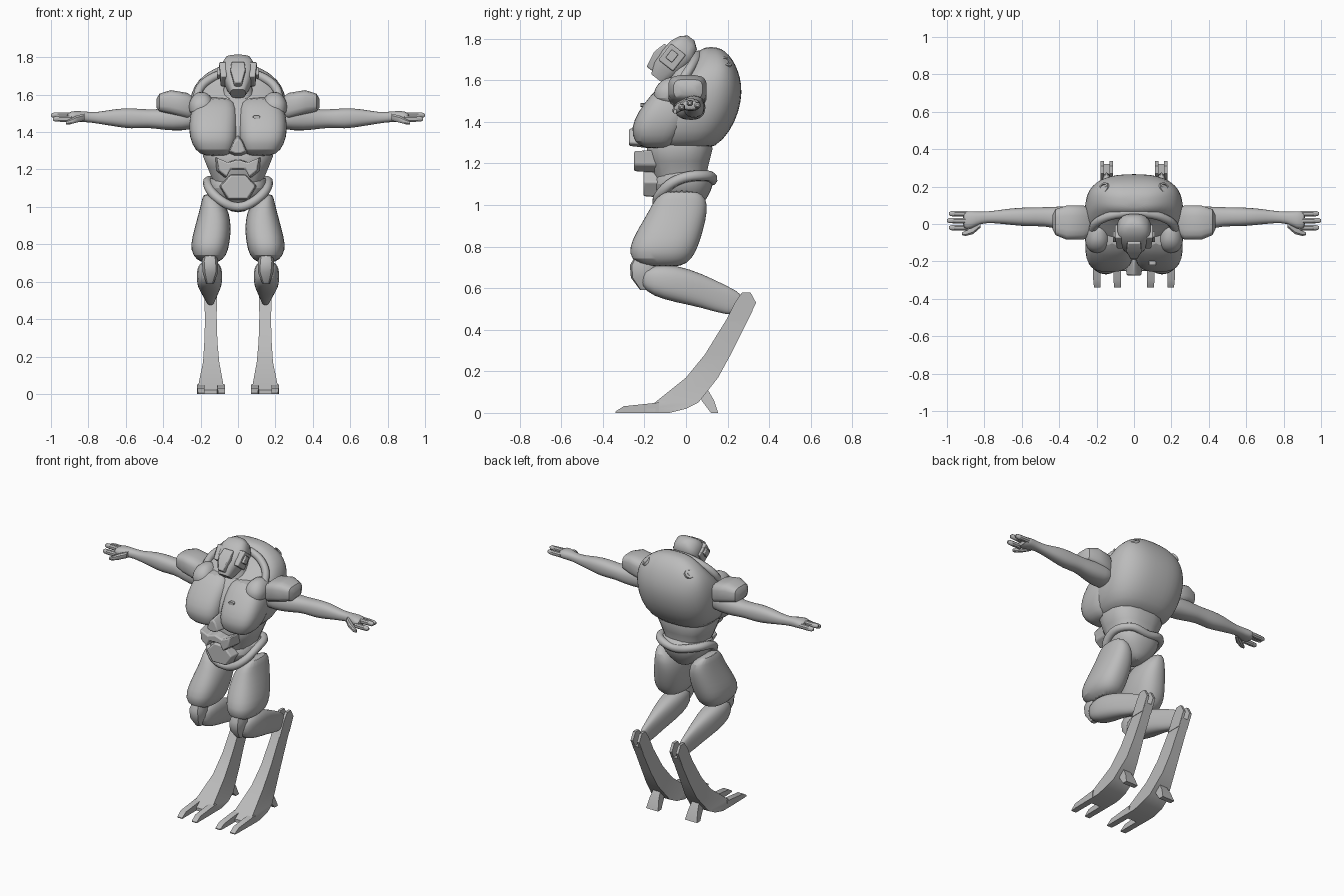
import bpy
import bmesh
from math import cos, sin, pi, radians
from mathutils import Matrix, Vector

default_cube = bpy.data.objects.get("Cube")
if default_cube:
    bpy.data.objects.remove(default_cube, do_unlink=True)

grey = bpy.data.materials.new("plain grey")
grey.use_nodes = True
GREY = (0.5, 0.5, 0.5, 1)
grey.diffuse_color = GREY
grey.node_tree.nodes["Principled BSDF"].inputs["Base Color"].default_value = GREY


def finish(name, bm, mirror=False, subdivide=False, bevel=0, angle=40):
    """Turn a bmesh into a shaded object with its modifiers."""
    bmesh.ops.recalc_face_normals(bm, faces=bm.faces)
    mesh = bpy.data.meshes.new(name)
    bm.to_mesh(mesh)
    bm.free()
    mesh.materials.append(grey)
    obj = bpy.data.objects.new(name, mesh)
    bpy.context.collection.objects.link(obj)
    bpy.ops.object.select_all(action="DESELECT")
    obj.select_set(True)
    bpy.context.view_layer.objects.active = obj
    bpy.ops.object.shade_smooth_by_angle(angle=radians(angle))
    if mirror:
        obj.modifiers.new("mirror", "MIRROR").use_mirror_merge = False
    if bevel:
        modifier = obj.modifiers.new("bevel", "BEVEL")
        modifier.width = bevel
        modifier.segments = 2
    if subdivide:
        modifier = obj.modifiers.new("subdivision", "SUBSURF")
        modifier.levels = modifier.render_levels = 1
    return obj


def loft(name, axis, rows, sides=16, power=2.4, matrix=None, **options):
    """Join rounded sections; a row is the position along the axis and the
    low and high limits in the two other directions."""
    place = {"x": lambda a, u, v: (a, u, v),
             "y": lambda a, u, v: (u, a, v),
             "z": lambda a, u, v: (u, v, a)}[axis]
    bm = bmesh.new()
    rings = []
    for along, u_low, u_high, v_low, v_high in rows:
        ring = []
        for i in range(sides):
            t = 2 * pi * (i + 0.5) / sides
            c, s = cos(t), sin(t)
            c = abs(c) ** (2 / power) * (1 if c > 0 else -1)
            s = abs(s) ** (2 / power) * (1 if s > 0 else -1)
            u = (u_low + u_high + c * (u_high - u_low)) / 2
            v = (v_low + v_high + s * (v_high - v_low)) / 2
            ring.append(bm.verts.new(place(along, u, v)))
        rings.append(ring)
    for lower, upper in zip(rings, rings[1:]):
        for i in range(sides):
            j = (i + 1) % sides
            bm.faces.new((lower[i], lower[j], upper[j], upper[i]))
    bm.faces.new(rings[0])
    bm.faces.new(rings[-1])
    if matrix:
        bm.transform(matrix)
    return finish(name, bm, **options)


def centred(rows):
    """Expand rows of height, half width, front and back."""
    return [(z, -w, w, front, back) for z, w, front, back in rows]


def block(name, axis, rows, **options):
    """Loft with plain rectangular sections."""
    return loft(name, axis, rows, sides=4, power=200, angle=30, **options)


def plate(name, half, front, back, taper=0.85):
    """Symmetric armour plate from half an outline in x and z."""
    outline = half + [(-x, z) for x, z in reversed(half) if x]
    middle = sum(z for x, z in outline) / len(outline)
    bm = bmesh.new()
    rear = [bm.verts.new((x, back, z)) for x, z in outline]
    face = [bm.verts.new((x * taper, front, middle + (z - middle) * taper))
            for x, z in outline]
    for i in range(len(outline)):
        j = (i + 1) % len(outline)
        bm.faces.new((rear[i], rear[j], face[j], face[i]))
    bm.faces.new(rear)
    bm.faces.new(face)
    return finish(name, bm, bevel=0.008)


def tube(name, points, radius, cyclic=False):
    """Round bar along a smooth path."""
    curve = bpy.data.curves.new(name, "CURVE")
    curve.dimensions = "3D"
    curve.bevel_depth = radius
    curve.bevel_resolution = 2
    curve.use_fill_caps = True
    spline = curve.splines.new("BEZIER")
    spline.bezier_points.add(len(points) - 1)
    for knot, point in zip(spline.bezier_points, points):
        knot.co = point
        knot.handle_left_type = knot.handle_right_type = "AUTO"
    spline.use_cyclic_u = cyclic
    spline.resolution_u = 6
    curve.materials.append(grey)
    obj = bpy.data.objects.new(name, curve)
    bpy.context.collection.objects.link(obj)


# Torso: humped back shell, collar rim, neck and chest
loft("back_shell", "z", centred([
    (1.26, .16, -.16, .11), (1.31, .225, -.19, .18), (1.4, .262, -.2, .24),
    (1.5, .268, -.15, .268), (1.58, .26, -.09, .27), (1.65, .235, 0, .25),
    (1.7, .19, .04, .225), (1.74, .13, .06, .19), (1.76, .06, .09, .15)]),
    sides=24, power=2.6, subdivide=True)
tube("collar_rim", [(.22 * sin(t), .09 * cos(t) - .03, 1.58 + .14 * cos(t))
                    for t in (i * pi / 8 for i in range(-4, 5))], .024)
loft("neck", "z", centred([(1.52, .1, -.1, .06), (1.72, .06, -.06, .05)]))
loft("chest_plate", "z", [
    (1.27, .05, .18, -.2, -.08), (1.3, .02, .23, -.25, -.05),
    (1.37, 0, .262, -.268, 0), (1.45, 0, .265, -.232, .04),
    (1.53, 0, .25, -.17, .04), (1.59, .03, .2, -.11, .02)],
    power=3, mirror=True, subdivide=True)
plate("sternum_wedge", [(0, 1.39), (.03, 1.36), (.06, 1.29), (.02, 1.27)],
      -.275, -.15, .7)
loft("chest_slot", "y", [(-.218, .08, .12, 1.47, 1.49),
                         (-.19, .08, .12, 1.47, 1.49)], sides=8)
loft("front_shoulder", "z", [
    (1.48, .16, .24, -.12, -.02), (1.51, .13, .265, -.16, .02),
    (1.56, .125, .265, -.155, .02), (1.6, .15, .24, -.12, 0),
    (1.615, .18, .21, -.08, -.03)], mirror=True, subdivide=True)


# Round vents on the back
bm = bmesh.new()
bmesh.ops.create_cone(bm, cap_ends=True, segments=16, radius1=.038,
                      radius2=.03, depth=.05)
bm.faces.ensure_lookup_table()
for depth in (-.015, .012):
    cap = max(bm.faces, key=lambda f: f.normal.z * (len(f.verts) == 16))
    bmesh.ops.inset_region(bm, faces=[cap], thickness=.009)
    rim = bmesh.ops.extrude_face_region(bm, geom=[cap])["geom"]
    bmesh.ops.delete(bm, geom=[cap], context="FACES_ONLY")
    bmesh.ops.translate(bm, verts=[g for g in rim if isinstance(g, bmesh.types.BMVert)],
                        vec=(0, 0, depth))
    bm.normal_update()
aim = Vector((.6, .4, .7)).to_track_quat("Z", "Y").to_matrix().to_4x4()
bm.transform(Matrix.Translation((.15, .185, 1.675)) @ aim)
finish("back_vent", bm, mirror=True)

# Waist, belly plates and pelvis
loft("waist", "z", centred([
    (1.1, .13, -.14, .1), (1.15, .14, -.16, .1), (1.21, .165, -.18, .115),
    (1.27, .19, -.19, .13), (1.32, .18, -.17, .12)]), power=2.6)
plate("upper_belly_plate", [(0, 1.26), (.06, 1.24), (.13, 1.27), (.12, 1.19),
                            (.07, 1.15), (.045, 1.2), (0, 1.2)], -.25, -.1)
plate("lower_belly_plate", [(.045, 1.18), (.08, 1.14), (.11, 1.11),
                            (.06, 1.03)], -.205, -.05)
loft("pelvis", "z", centred([
    (.97, .03, -.07, .05), (1, .08, -.1, .08), (1.05, .135, -.15, .115),
    (1.1, .16, -.175, .135), (1.15, .16, -.15, .135),
    (1.17, .13, -.12, .11)]), subdivide=True)
belt = [(.1, -.13, 1.04), (.16, -.04, 1.12), (.12, .1, 1.14)]
tube("hip_belt", [(0, -.13, 1)] + belt + [(0, .125, 1.12)]
     + [(-x, y, z) for x, y, z in reversed(belt)], .026, cyclic=True)

# Helmet, tipped forward
tilt = Matrix.Translation((0, -.055, 1.7)) @ Matrix.Rotation(radians(-38), 4, "X")
loft("helmet", "z", centred([
    (-.125, .04, -.045, .03), (-.07, .065, -.07, .055), (0, .085, -.075, .07),
    (.06, .09, -.07, .075), (.105, .07, -.05, .055), (.13, .03, -.02, .02)]),
    power=3.2, matrix=tilt)
block("visor", "z", centred([(-.11, .02, -.085, -.03), (-.03, .04, -.1, -.03),
                             (.03, .035, -.085, -.03)]), matrix=tilt, bevel=.006)
block("ear_box", "z", [(-.05, .06, .092, -.06, .03), (.05, .06, .102, -.06, .03)],
      matrix=tilt, mirror=True, bevel=.006)
block("ear_lug", "z", [(-.02, .09, .112, -.04, 0), (.03, .09, .112, -.04, 0)],
      matrix=tilt, mirror=True, bevel=.004)

# Arms, shoulder pads and hands
loft("arm", "x", [
    (.2, -.07, .09, 1.42, 1.54), (.3, -.06, .095, 1.405, 1.54),
    (.4, -.03, .095, 1.41, 1.525), (.48, -.01, .09, 1.425, 1.52),
    (.57, -.015, .09, 1.415, 1.53), (.66, -.005, .085, 1.43, 1.525),
    (.75, .005, .07, 1.445, 1.505), (.82, .005, .065, 1.455, 1.51),
    (.87, -.03, .07, 1.45, 1.515), (.92, -.03, .07, 1.455, 1.505)],
    mirror=True, subdivide=True)
loft("shoulder_pad", "x", [
    (.22, -.05, .07, 1.48, 1.57), (.27, -.085, .1, 1.47, 1.61),
    (.36, -.085, .1, 1.495, 1.625), (.42, -.06, .08, 1.51, 1.605),
    (.435, -.03, .05, 1.53, 1.58)], power=3.5, mirror=True)
for finger, y, z, tip in (("index", -.02, 1.47, .99), ("middle", .018, 1.49, 1),
                          ("outer", .055, 1.48, .99)):
    loft(finger + "_finger", "x", [
        (x, y - r, y + r, z - r, z + r)
        for x, r in ((.89, .016), (.95, .016), (tip - .01, .014), (tip, .007))],
        sides=8, mirror=True)
loft("thumb", "x", [(.82, -.02, .02, 1.46, 1.5), (.86, -.055, -.01, 1.45, 1.49),
                    (.9, -.065, -.035, 1.44, 1.47), (.92, -.06, -.045, 1.44, 1.46)],
     sides=8, mirror=True)

# Thighs, knees and lower legs
loft("thigh", "z", [
    (1.07, .14, .185, -.1, .06), (1.03, .08, .195, -.15, .1),
    (.97, .045, .21, -.18, .105), (.88, .035, .235, -.235, .085),
    (.8, .045, .255, -.275, .06), (.74, .06, .245, -.27, .03),
    (.7, .1, .2, -.2, -.02)], sides=20, mirror=True, subdivide=True)
loft("knee_cap", "z", [
    (.59, .13, .17, -.22, -.17), (.65, .105, .19, -.265, -.14),
    (.71, .105, .195, -.27, -.14), (.76, .12, .18, -.24, -.15)],
    sides=10, power=2.8, mirror=True)
loft("lower_leg", "y", [
    (-.22, .11, .19, .61, .68), (-.16, .085, .22, .56, .715),
    (-.05, .08, .225, .53, .715), (.08, .1, .2, .505, .67),
    (.2, .12, .175, .465, .61), (.28, .13, .163, .48, .57)],
    power=2.6, mirror=True, subdivide=True)

# Long heel bones, forked around the ankle
block("heel_bone", "z", [
    (0, .07, .22, -.19, -.08), (.02, .07, .22, -.19, 0),
    (.05, .078, .212, -.15, .06), (.17, .1, .187, 0, .155),
    (.28, .11, .18, .09, .215), (.45, .115, .175, .195, .3),
    (.49, .115, .175, .215, .32)], mirror=True)
for side, low in (("inner", .112), ("outer", .16)):
    block(side + "_ankle_fork", "z", [
        (.44, low, low + .018, .19, .295), (.53, low, low + .018, .235, .337),
        (.58, low, low + .018, .27, .31)], mirror=True)

# Split toes and rear spur
for side, low in (("inner", .07), ("outer", .178)):
    block(side + "_toe", "y", [
        (-.13, low, low + .042, 0, .05), (-.3, low, low + .04, 0, .032),
        (-.34, low, low + .036, 0, .006)], mirror=True)
block("rear_spur", "z", [(0, .1, .19, .12, .155), (.06, .11, .18, .075, .135),
                         (.12, .12, .17, .06, .1)], mirror=True)
